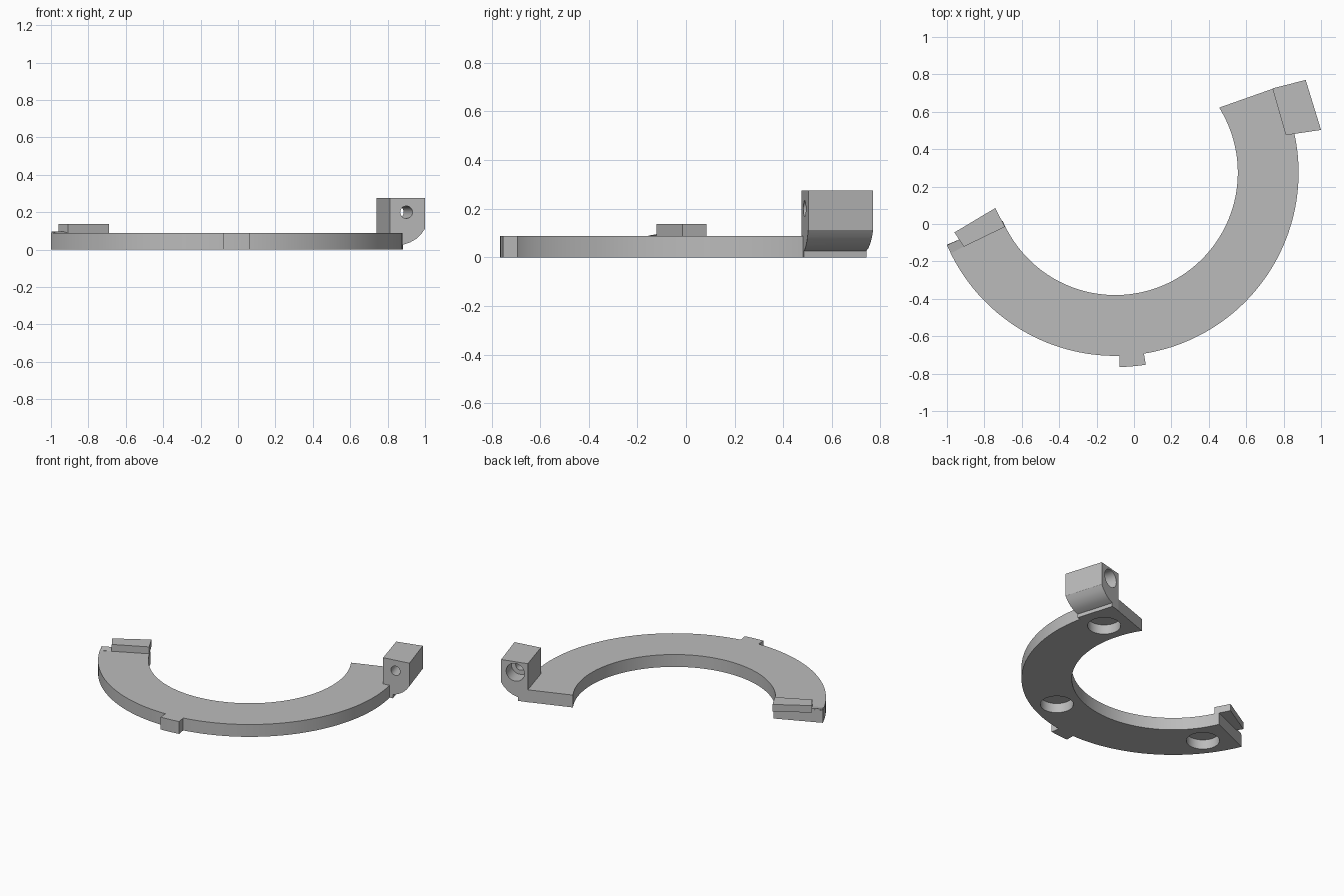
import bpy, bmesh, math
from mathutils import Vector

if "Cube" in bpy.data.objects:
    bpy.data.objects.remove(bpy.data.objects["Cube"])

CX, CY, RI, RO, T = -0.10, 0.275, 0.655, 0.98, 0.088

gray = bpy.data.materials.new("plain gray")
gray.diffuse_color = (0.5, 0.5, 0.5, 1)
gray.use_nodes = True
gray.node_tree.nodes["Principled BSDF"].inputs["Base Color"].default_value = gray.diffuse_color


def polar(r, deg):
    a = math.radians(deg)
    return (CX + r * math.cos(a), CY + r * math.sin(a))


def arc(r, a0, a1, n):
    return [polar(r, a0 + (a1 - a0) * i / n) for i in range(n + 1)]


def loft(name, lower, upper):
    """Solid between two matching outlines."""
    bm = bmesh.new()
    a = [bm.verts.new(p) for p in lower]
    b = [bm.verts.new(p) for p in upper]
    bm.faces.new(a)
    bm.faces.new(b)
    for i in range(len(a)):
        j = (i + 1) % len(a)
        bm.faces.new((a[i], a[j], b[j], b[i]))
    bmesh.ops.recalc_face_normals(bm, faces=bm.faces)
    me = bpy.data.meshes.new(name)
    bm.to_mesh(me)
    bm.free()
    ob = bpy.data.objects.new(name, me)
    bpy.context.collection.objects.link(ob)
    me.materials.append(gray)
    return ob


def slab(name, outline, z0, z1):
    return loft(name, [(x, y, z0) for x, y in outline], [(x, y, z1) for x, y in outline])


def smooth(ob):
    bpy.ops.object.select_all(action='DESELECT')
    bpy.context.view_layer.objects.active = ob
    ob.select_set(True)
    bpy.ops.object.shade_smooth_by_angle(angle=math.radians(25))


def cut(ob, name, start, end, r):
    """Bore a round hole from start to end."""
    start, end = Vector(start), Vector(end)
    axis = end - start
    bpy.ops.mesh.primitive_cylinder_add(vertices=40, radius=r, depth=axis.length,
                                        location=(start + end) / 2)
    c = bpy.context.object
    c.name = name
    c.rotation_euler = axis.to_track_quat('Z', 'Y').to_euler()
    c.data.materials.append(gray)
    m = ob.modifiers.new(name, 'BOOLEAN')
    m.operation, m.solver, m.object = 'DIFFERENCE', 'EXACT', c
    bpy.context.view_layer.objects.active = ob
    bpy.ops.object.modifier_apply(modifier=name)
    bpy.data.objects.remove(c, do_unlink=True)


# open ring plate with three blind pockets underneath
ring = slab("ring_plate", arc(RO, 203.2, 387.8, 90) + arc(RI, 392, 203.2, 90), 0, T)
for deg in (17, -63.5, -143.5):
    x, y = polar(0.82, deg)
    cut(ring, "pocket", (x, y, -0.05), (x, y, 0.068), 0.107)
smooth(ring)

# small locating key on the outer rim
smooth(slab("rim_key", arc(1.04, 271.3, 279, 6) + arc(0.96, 279, 271.3, 6), 0, T))

# raised lip overhanging the left end, with a thin ramp beside it
slab("end_lip", [(-0.96, -0.045), (-0.91, -0.122), (-0.69, -0.015), (-0.742, 0.085)], T - 0.001, 0.137)
ramp = [(-0.998, -0.112), (-0.975, -0.155), (-0.90, -0.115), (-0.935, -0.083)]
loft("lip_ramp", [(x, y, T - 0.004) for x, y in ramp],
     [(x, y, z) for (x, y), z in zip(ramp, (0.097, 0.089, 0.089, 0.097))])

# clamp block: side profile (fraction of width, height) swept from front to back
front = (Vector((0.812, 0.475)), Vector((1.0, 0.503)))
back = (Vector((0.74, 0.725)), Vector((0.918, 0.77)))
profile = [(0, 0), (0, 0.275), (1, 0.275), (1, 0.112), (0.9, 0.085),
           (0.75, 0.058), (0.57, 0.038), (0.37, 0.026), (0.37, 0.0)]


def on_side(side, s, z):
    p = side[0].lerp(side[1], s)
    return Vector((p.x, p.y, z))


block = loft("clamp_block", [on_side(front, s, z) for s, z in profile],
             [on_side(back, s, z) for s, z in profile])
# screw bore with a wide counterbore at the back
f, b = on_side(front, 0.47, 0.2), on_side(back, 0.47, 0.2)
cut(block, "screw_bore", f + (f - b) * 0.3, b + (b - f) * 0.3, 0.033)
cut(block, "counterbore", b + (f - b) * 0.4, b + (b - f) * 0.3, 0.063)
smooth(block)
